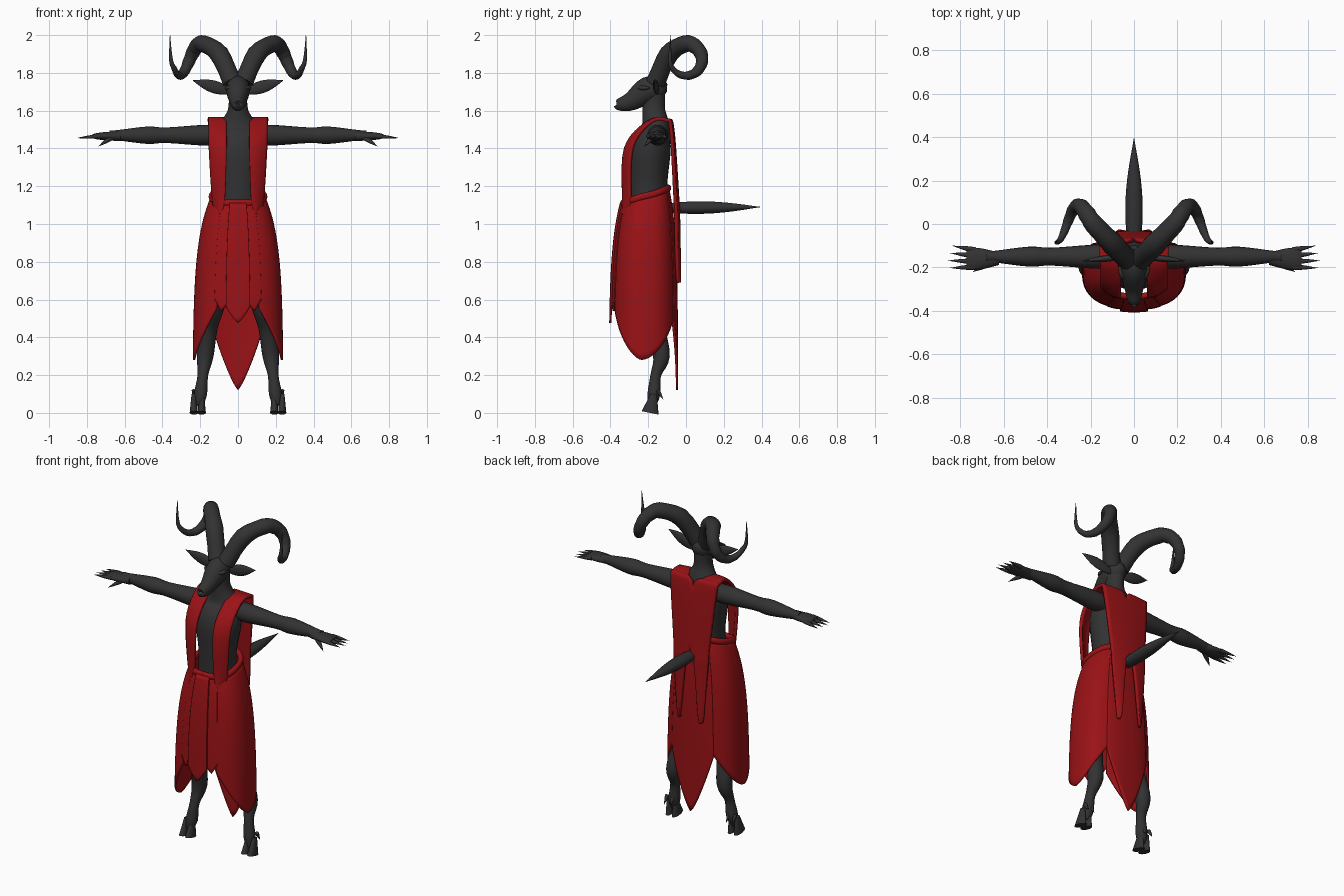
import bpy, bmesh, math
from math import sin, cos, pi, tau
from mathutils import Vector

cube = bpy.data.objects.get("Cube")
if cube:
    bpy.data.objects.remove(cube, do_unlink=True)


def material(name, rgb):
    mat = bpy.data.materials.new(name)
    mat.use_nodes = True
    mat.diffuse_color = (*rgb, 1)
    bsdf = mat.node_tree.nodes["Principled BSDF"]
    bsdf.inputs["Base Color"].default_value = (*rgb, 1)
    bsdf.inputs["Roughness"].default_value = 0.8
    return mat


HIDE = material("charcoal hide", (.032, .032, .033))
CLOTH = material("deep red cloth", (.32, .006, .008))
X, Y, Z = Vector((1, 0, 0)), Vector((0, 1, 0)), Vector((0, 0, 1))


def smooth_rows(rows, steps):
    """Catmull-Rom interpolation of rows of numbers."""
    out = []
    last = len(rows) - 1
    for i in range(last):
        quad = [rows[max(i - 1, 0)], rows[i], rows[i + 1], rows[min(i + 2, last)]]
        for s in range(steps):
            t = s / steps
            out.append([b + t / 2 * (c - a + t * (2*a - 5*b + 4*c - d + t * (3*(b - c) + d - a)))
                        for a, b, c, d in zip(*quad)])
    return out + [list(rows[last])]


def finish(name, bm, mat, mirror=False, thick=0):
    bmesh.ops.recalc_face_normals(bm, faces=bm.faces)
    for face in bm.faces:
        face.smooth = True
    mesh = bpy.data.meshes.new(name)
    bm.to_mesh(mesh)
    bm.free()
    mesh.set_sharp_from_angle(angle=math.radians(50))
    mesh.materials.append(mat)
    ob = bpy.data.objects.new(name, mesh)
    bpy.context.collection.objects.link(ob)
    if mirror:
        ob.modifiers.new("Mirror", 'MIRROR')
    if thick:
        solidify = ob.modifiers.new("Solidify", 'SOLIDIFY')
        solidify.thickness = thick
        solidify.offset = 0


def skin(bm, rows, closed=False):
    """Join rows of points with quads."""
    rings = [[bm.verts.new(p) for p in row] for row in rows]
    count = len(rings[0])
    for r, s in zip(rings, rings[1:]):
        for j in range(count if closed else count - 1):
            k = (j + 1) % count
            bm.faces.new((r[j], r[k], s[k], s[j]))
    return rings


def tube(name, rows, ref, mat=HIDE, mirror=False, sides=20, steps=4, ridge=0):
    """Loft ellipses along rows of x, y, z, side radius, ref radius."""
    rows = smooth_rows(rows, steps)
    pts = [Vector(r[:3]) for r in rows]
    rings = []
    for i, (*_, a, b) in enumerate(rows):
        tangent = (pts[min(i + 1, len(pts) - 1)] - pts[max(i - 1, 0)]).normalized()
        side = tangent.cross(ref).normalized()
        up = side.cross(tangent)
        swell = 1 + ridge * cos(i * pi / 2)
        side *= max(a, .001) * swell
        up *= max(b, .001) * swell
        rings.append([pts[i] + side * cos(tau * j / sides) + up * sin(tau * j / sides)
                      for j in range(sides)])
    bm = bmesh.new()
    ends = skin(bm, rings, True)
    bm.faces.new(ends[0])
    bm.faces.new(ends[-1])
    finish(name, bm, mat, mirror)


def spindle(name, start, end, a, b, ref=Z, base=.5, mirror=True):
    """Straight leaf or finger shape; base sets how full the root is."""
    rows = []
    for i in range(9):
        t = i / 8
        r = sin(pi * (base + (1 - base) * t))
        rows.append((*Vector(start).lerp(Vector(end), t), a * r, b * r))
    tube(name, rows, ref, mirror=mirror, sides=14, steps=2)


# Body and head
tube("torso_and_neck", [(0, y, z, a, b) for z, y, a, b in (
    (1, -.2, .12, .1), (1.2, -.2, .11, .1), (1.4, -.19, .14, .11), (1.5, -.16, .12, .08),
    (1.6, -.17, .055, .06), (1.7, -.17, .05, .06))], Y, sides=28)
tube("head", [(0, y, z, .9 * r, r) for y, z, r in (
    (-.1, 1.72, .02), (-.13, 1.72, .055), (-.2, 1.71, .07), (-.29, 1.65, .05),
    (-.36, 1.63, .03), (-.37, 1.63, .01))], Z, sides=24)
spindle("brows", (.03, -.26, 1.72), (.07, -.19, 1.72), .02, .014, base=.1)
spindle("ears", (.04, -.15, 1.7), (.24, -.17, 1.76), .015, .034, base=.15)
spindle("tail", (0, -.1, 1.085), (0, .395, 1.09), .04, .034, base=.25, mirror=False)

# Horns rise from the brow, then curl round a ring
horn = [(.03, -.16, 1.75, .05), (.1, -.09, 1.9, .05)]
for i in range(9):
    u = i / 8
    q = pi / 2 - 1.5 * pi * u
    horn.append((.185 + .17 * u ** .8, .085 * cos(q), 1.87 + .085 * sin(q), .044 - .034 * u))
horn.append((.36, -.08, 2, .001))
tube("horns", [(*p, p[-1]) for p in horn], X, mirror=True, ridge=.03)

# Arms and hands
tube("arms", [(x, -.15, 1.47, r, r) for x, r in (
    (.09, .05), (.18, .055), (.38, .041), (.48, .046), (.64, .027), (.68, .025))], Z, mirror=True)
tube("palms", [(x, -.16, 1.465, a, b) for x, a, b in (
    (.62, .028, .026), (.7, .048, .022), (.75, .048, .016), (.77, .04, .01))], Z, mirror=True)
for i, label in enumerate(("little", "ring", "middle", "index")):
    spindle(label + "_fingers", (.73, -.12 - .026 * i, 1.465),
            (.855 - .01 * abs(i - 2), -.1 - .034 * i, 1.455), .013, .012)
spindle("thumbs", (.66, -.175, 1.465), (.74, -.22, 1.41), .017, .015)

# Goat legs with cloven hooves
tube("legs", [(.21 - .12 * z, y, z, r, r) for z, y, r in (
    (.9, -.2, .09), (.6, -.21, .075), (.45, -.16, .048), (.3, -.13, .044),
    (.2, -.16, .028), (.1, -.17, .034), (.04, -.18, .02))], Y, mirror=True)
for label, x in (("inner", .192), ("outer", .234)):
    tube(label + "_hooves", [(x, .2 * z - .19, z, .022 - .1 * z, .046 - .3 * z)
                             for z in (.1, .05, 0)], Y, mirror=True)
    spindle(label + "_dewclaws", (x, -.15, .12), (x, -.12, .07), .011, .011, Y)


# Skirt surface: a rounded box section that flares below the waist
def power(v):
    return math.copysign(abs(v) ** .8, v)


def skirt_top(angle):
    return 1.15 - .04 * cos(angle)


def skirt_point(angle, z, off=0):
    flare = 1 - math.exp(-4.5 * (1.2 - z))
    width = .11 + .125 * flare + off
    depth = .1 + .07 * flare + off
    return (width * power(sin(angle)), -.2 - .02 * flare - depth * power(cos(angle)), z)


def skirt_panel(name, first, last, hems, off=0, mirror=False, bow=1):
    """Pointed cloth panel; hems are start, tip and end heights."""
    rows = [[], ] * 0
    start, tip, end = hems
    cols, lines = 40, 24
    for i in range(lines + 1):
        row = []
        for j in range(cols + 1):
            u = j / cols
            edge = start if u < .5 else end
            hem = tip + (edge - tip) * abs(2 * u - 1) ** bow
            angle = first + (last - first) * u
            top = skirt_top(angle)
            row.append(skirt_point(angle, top + (hem - top) * i / lines, off))
        rows.append(row)
    bm = bmesh.new()
    skin(bm, rows)
    finish(name, bm, CLOTH, mirror, .012)


skirt_panel("skirt_side_panels", .42, 2.62, (.55, .28, .5), mirror=True, bow=1.4)
skirt_panel("skirt_back_panel", pi - .56, pi + .56, (.48, .12, .48), off=.003)
skirt_panel("skirt_front_pleats", .13, .47, (.58, .54, .6), off=.004, mirror=True)
skirt_panel("skirt_front_panel", -.19, .19, (.56, .475, .56), off=.014)

# Rolled belt along the skirt top
belt = [skirt_point(tau * i / 32, skirt_top(tau * i / 32), .004) for i in range(33)]
tube("belt", [(*p, .015, .019) for p in belt], Z, CLOTH, sides=12, steps=2)

# Stole from front tips over the shoulders to two back tails: inner x, outer x, y, z
stole = smooth_rows([
    (.095, .105, -.33, 1.05), (.07, .13, -.33, 1.12), (.06, .15, -.32, 1.4), (.06, .155, -.2, 1.54),
    (.05, .16, -.1, 1.55), (0, .155, -.07, 1.5), (0, .12, -.045, 1.15), (.03, .115, -.04, 1.05),
    (.06, .09, -.035, .75), (.07, .075, -.035, .69)], 6)
columns = [j / 8 for j in range(9)]
bm = bmesh.new()
skin(bm, [[(max(0, inner + (outer - inner) * u), y - .18 * (y + .12) * u * u, z) for u in columns]
          for inner, outer, y, z in stole])
finish("shoulder_stole", bm, CLOTH, True, .018)
